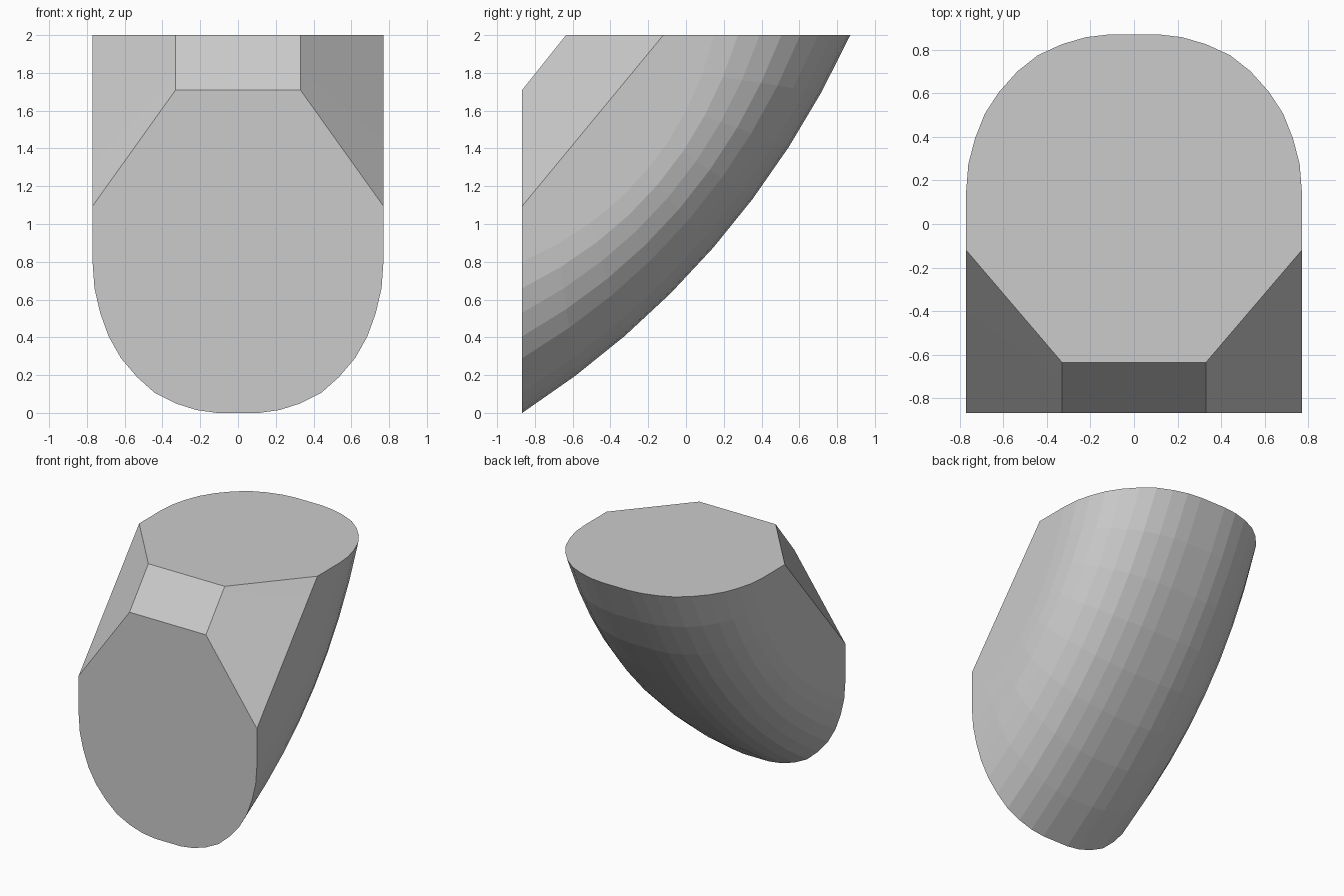
import bpy
import bmesh
from mathutils import Vector

if "Cube" in bpy.data.objects:
    bpy.data.objects.remove(bpy.data.objects["Cube"])

# Half outline: x, z on the front face, y on the top face
PROFILE = [
    (0.11, 0.00, 0.87), (0.22, 0.015, 0.857), (0.33, 0.05, 0.825),
    (0.44, 0.105, 0.775), (0.535, 0.19, 0.70), (0.62, 0.29, 0.605),
    (0.685, 0.405, 0.505), (0.73, 0.53, 0.39), (0.76, 0.66, 0.275),
    (0.77, 0.80, 0.15), (0.77, 1.095, -0.12), (0.33, 1.71, -0.635),
]
FRONT_Y, TOP_Z, SAG, STEPS = -0.867, 2.0, 0.19, 8
BULGING = 10  # the last two points run straight along the chamfers


def section(t):
    """Closed outline of the body at t (0 = front face, 1 = top face)."""
    half = []
    for i, (x, z, y) in enumerate(PROFILE):
        a, b = Vector((x, FRONT_Y, z)), Vector((x, y, TOP_Z))
        p = a.lerp(b, t)
        if i < BULGING:
            d = (b - a).normalized()
            p += Vector((0, d.z, -d.y)) * SAG * 4 * t * (1 - t)
        half.append(p)
    return half + [Vector((-p.x, p.y, p.z)) for p in reversed(half)]


# Curved body lofted from the front face to the top face
bm = bmesh.new()
rings = [[bm.verts.new(p) for p in section(s / STEPS)] for s in range(STEPS + 1)]
n = len(rings[0])
straight = {BULGING, BULGING + 1, BULGING + 2}
for r0, r1 in zip(rings, rings[1:]):
    for i in range(n):
        j = (i + 1) % n
        bm.faces.new((r0[i], r0[j], r1[j], r1[i]))

# Flat front and top
bm.faces.new(rings[0])
bm.faces.new(rings[-1])
bmesh.ops.recalc_face_normals(bm, faces=bm.faces)

mesh = bpy.data.meshes.new("curved_elbow_block")
bm.to_mesh(mesh)
bm.free()
body = bpy.data.objects.new("curved_elbow_block", mesh)
bpy.context.collection.objects.link(body)
